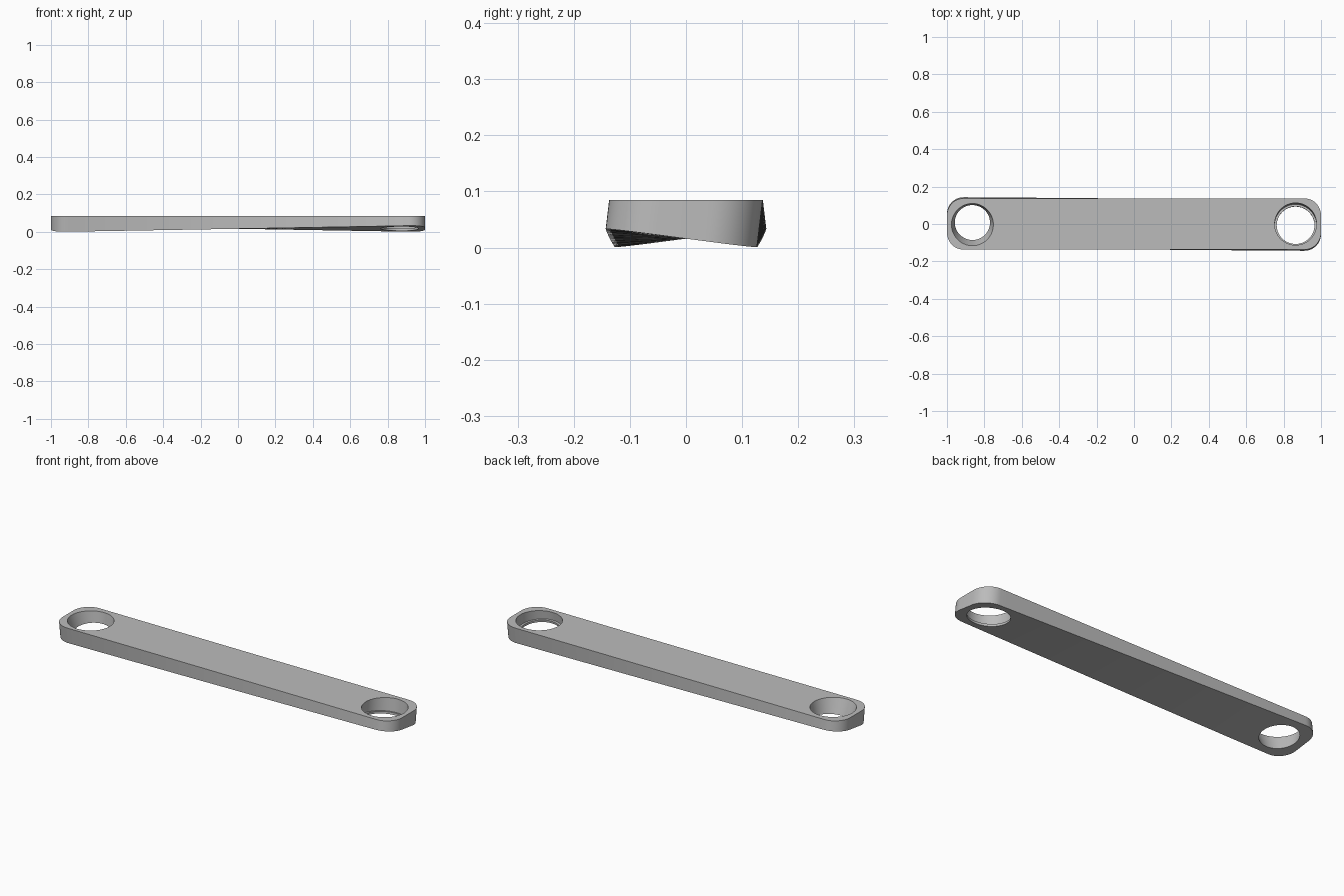
import bpy, bmesh, math

cube = bpy.data.objects.get("Cube")
if cube:
    bpy.data.objects.remove(cube, do_unlink=True)

TOP = 0.085               # height of the flat top
DEPTH = 0.0685            # thickness along the middle
HALF_W, CORNER = 0.136, 0.09
TWIST = math.radians(7.5)  # tilt of the underside at each end
HOLE_X = 0.864

grey = bpy.data.materials.new("grey")
grey.use_nodes = True
grey.diffuse_color = (0.5, 0.5, 0.5, 1)
grey.node_tree.nodes["Principled BSDF"].inputs["Base Color"].default_value = (0.5, 0.5, 0.5, 1)


def make_object(name, bm):
    bmesh.ops.recalc_face_normals(bm, faces=bm.faces)
    mesh = bpy.data.meshes.new(name)
    bm.to_mesh(mesh)
    bm.free()
    mesh.materials.append(grey)
    ob = bpy.data.objects.new(name, mesh)
    bpy.context.collection.objects.link(ob)
    return ob


def half_width(x):
    over = max(0, abs(x) - (1 - CORNER))
    return HALF_W - CORNER + math.sqrt(max(0, CORNER ** 2 - over ** 2))


# Stations along the bar, closer together around the rounded ends
arc = [1 - CORNER + CORNER * math.sin(math.pi / 2 * i / 12) for i in range(13)]
middle = [(1 - CORNER) * i / 20 for i in range(-19, 20)]
stations = [-x for x in reversed(arc)] + middle + arc

# Bar: flat top, with sides and underside twisting along the length
bm = bmesh.new()
sections = []
for x in stations:
    a, h = -TWIST * x, half_width(x)
    c, s = math.cos(a), math.sin(a)
    points = [(-h / c, 0)]
    points += [(y * c + DEPTH * s, y * s - DEPTH * c) for y in (-h, h)]
    points += [(h / c, 0)]
    sections.append([bm.verts.new((x, y, TOP + z)) for y, z in points])
for p, q in zip(sections, sections[1:]):
    for i in range(3):
        bm.faces.new((p[i], p[i + 1], q[i + 1], q[i]))
bm.faces.new([p[0] for p in sections] + [p[3] for p in reversed(sections)])
bm.faces.new(sections[0])
bm.faces.new(sections[-1])
bar = make_object("twisted_bar", bm)


# Round cutter turned from a radius and height profile
def hole_cutter(name, x, profile, sides=64):
    bm = bmesh.new()
    rings = []
    for r, z in profile:
        angles = [math.tau * i / sides for i in range(sides)]
        rings.append([bm.verts.new((r * math.cos(t), r * math.sin(t), z)) for t in angles])
    for p, q in zip(rings, rings[1:]):
        for i in range(sides):
            j = (i + 1) % sides
            bm.faces.new((p[i], p[j], q[j], q[i]))
    bm.faces.new(rings[0])
    bm.faces.new(rings[-1])
    ob = make_object(name, bm)
    ob.location = (x, 0, TOP)
    ob.rotation_euler.x = -TWIST * x
    ob.hide_render = True
    return ob


# Tapered hole on the right end, stepped hole on the left end
cutters = [
    hole_cutter("tapered_hole_cutter", -HOLE_X, [(0.125, 0.05), (0.112, 0), (0.094, -0.0685), (0.086, -0.1)]),
    hole_cutter("stepped_hole_cutter", HOLE_X, [(0.112, 0.05), (0.112, -0.057), (0.101, -0.057), (0.101, -0.1)]),
]
bpy.ops.object.select_all(action="DESELECT")
bpy.context.view_layer.objects.active = bar
bar.select_set(True)
for cutter in cutters:
    mod = bar.modifiers.new("hole", "BOOLEAN")
    mod.operation = "DIFFERENCE"
    mod.solver = "EXACT"
    mod.object = cutter
    bpy.ops.object.modifier_apply(modifier=mod.name)
    bpy.data.objects.remove(cutter, do_unlink=True)
bpy.ops.object.shade_smooth_by_angle(angle=math.radians(30))
